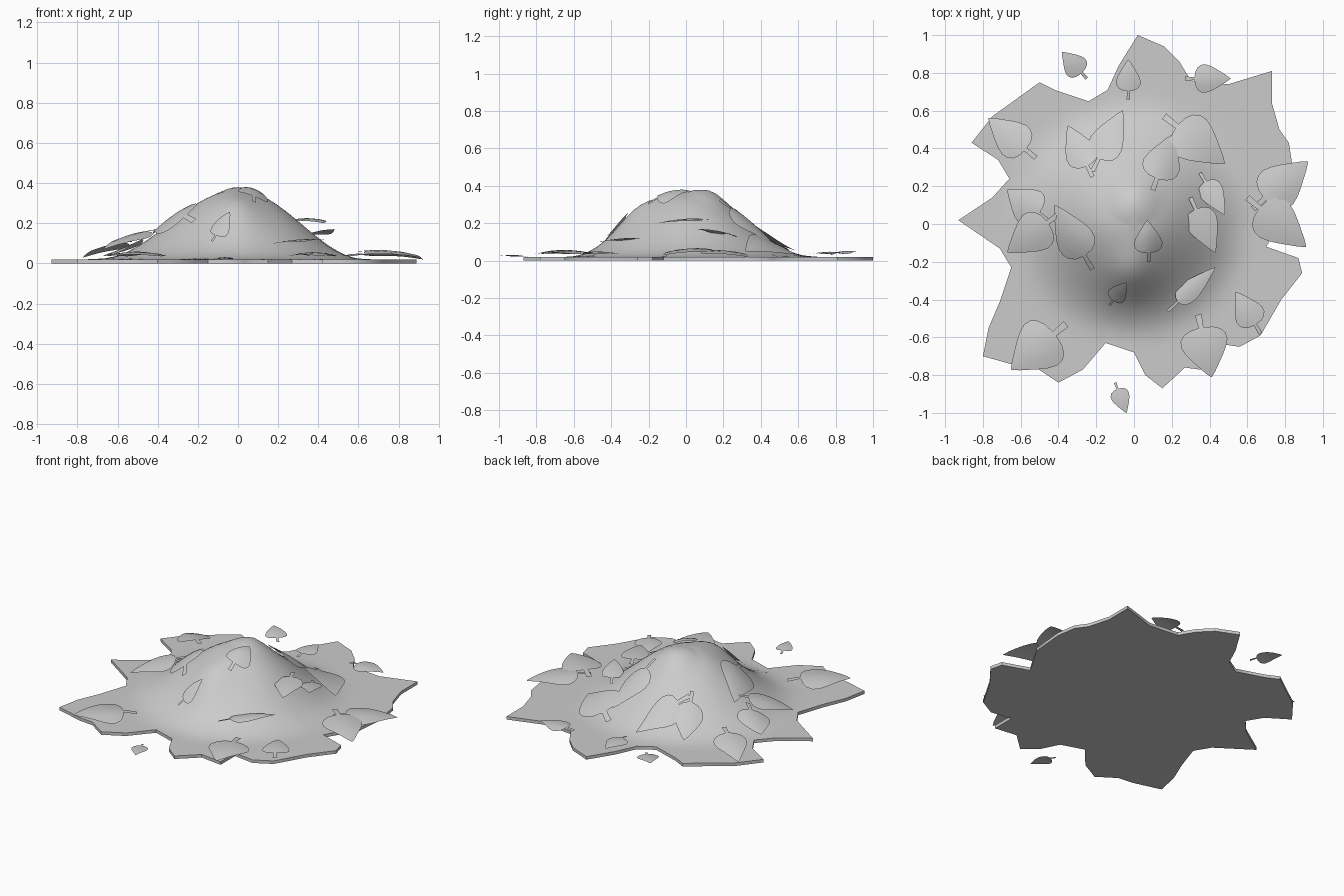
import bpy, bmesh, math
from mathutils import Vector

cube = bpy.data.objects.get("Cube")
if cube:
    bpy.data.objects.remove(cube, do_unlink=True)

grey = bpy.data.materials.new("plain_grey")
grey.use_nodes = True
colour = (0.6, 0.6, 0.6, 1)
grey.diffuse_color = colour
grey.node_tree.nodes["Principled BSDF"].inputs["Base Color"].default_value = colour

SLAB = 0.02      # thickness of the ragged ground layer
RINGS = 18


def finish(bm, name, angle):
    """Turn a bmesh into a smooth shaded, coloured object."""
    mesh = bpy.data.meshes.new(name)
    bm.to_mesh(mesh)
    bm.free()
    obj = bpy.data.objects.new(name, mesh)
    bpy.context.collection.objects.link(obj)
    mesh.materials.append(grey)
    bpy.ops.object.select_all(action='DESELECT')
    obj.select_set(True)
    bpy.context.view_layer.objects.active = obj
    bpy.ops.object.shade_smooth_by_angle(angle=math.radians(angle))
    return obj


def bump(x, y, cx, cy, size):
    return math.exp(-((x - cx) ** 2 + (y - cy) ** 2) / size ** 2)


def mound_height(x, y):
    """Bell shaped heap with a pointed crest and a fuller front."""
    reach = 0.7 if x < 0 else 0.64
    r = min(1, math.hypot(x / reach, (y - 0.02) / 0.66))
    z = SLAB + 0.345 * 0.5 * (1 + math.cos(math.pi * r))
    z += 0.055 * bump(x, y, -0.02, -0.27, 0.13)
    z += 0.035 * max(0, 1 - math.hypot(x, y - 0.14) / 0.15)
    return z


# Ragged outline of the heap, clockwise from the back
outline = [
    (0.02, 1), (0.16, 0.94), (0.24, 0.86), (0.3, 0.76), (0.5, 0.74),
    (0.73, 0.81), (0.73, 0.64), (0.77, 0.5), (0.82, 0.43), (0.84, 0.3),
    (0.82, 0.08), (0.7, -0.12), (0.87, -0.18), (0.89, -0.26), (0.78, -0.4),
    (0.67, -0.59), (0.56, -0.65), (0.42, -0.63), (0.42, -0.78),
    (0.27, -0.76), (0.15, -0.87), (0.06, -0.8), (0, -0.68),
    (-0.15, -0.63), (-0.27, -0.77), (-0.4, -0.84), (-0.52, -0.76),
    (-0.62, -0.75), (-0.8, -0.7), (-0.77, -0.55), (-0.71, -0.41),
    (-0.65, -0.23), (-0.71, -0.13), (-0.93, 0.02), (-0.75, 0.14),
    (-0.66, 0.24), (-0.72, 0.34), (-0.86, 0.43), (-0.75, 0.57),
    (-0.5, 0.75), (-0.42, 0.71), (-0.24, 0.65), (-0.14, 0.71),
    (-0.08, 0.84),
]


def build_heap():
    # Add a midpoint to every edge for a rounder heap
    points = []
    for i, p in enumerate(outline):
        a, b = Vector(p), Vector(outline[(i + 1) % len(outline)])
        points += [a, (a + b) / 2]
    count = len(points)

    bm = bmesh.new()
    crest = bm.verts.new((0, 0, mound_height(0, 0)))
    loops = []
    for k in range(1, RINGS + 1):
        t = k / RINGS
        loop = []
        for p in points:
            # Round near the middle, ragged at the rim
            blend = t ** 4
            r = t * (0.72 * (1 - blend) + p.length * blend)
            q = p.normalized() * min(r, p.length)
            loop.append(bm.verts.new((q.x, q.y, mound_height(q.x, q.y))))
        loops.append(loop)
    # Rim wall and flat underside
    loops.append([bm.verts.new((p.x, p.y, 0)) for p in points])
    bm.faces.new(loops[-1])
    for i in range(count):
        j = (i + 1) % count
        bm.faces.new((crest, loops[0][j], loops[0][i]))
        for inner, outer in zip(loops, loops[1:]):
            bm.faces.new((inner[i], inner[j], outer[j], outer[i]))
    bmesh.ops.recalc_face_normals(bm, faces=bm.faces)
    finish(bm, "leaf_heap", 50)


# Leaf half width along its length: stalk, lobes, point
leaf_profile = [(0, 0.14), (0.21, 0.11), (0.23, 0.5), (0.28, 0.8),
                (0.36, 0.97), (0.46, 1), (0.58, 0.87), (0.7, 0.66),
                (0.82, 0.42), (0.92, 0.22), (1, 0.02)]


def build_leaf(name, stalk, tip, width, heights=None):
    """Leaf from stalk to tip, draped on the heap or held at given heights."""
    a, b = Vector(stalk), Vector(tip)
    side = (b - a).normalized().orthogonal()
    bm = bmesh.new()
    rows = []
    for u, w in leaf_profile:
        row = []
        for v in (-1, -0.5, 0, 0.5, 1):
            p = a.lerp(b, u) + side * (v * w * width / 2)
            if heights:
                z = heights[0] + (heights[1] - heights[0]) * u
            else:
                z = mound_height(p.x, p.y) + 0.016
            # Arch the blade along its midrib and across
            z += 0.08 * width * (math.sin(math.pi * u) - (v * w) ** 2)
            row.append(bm.verts.new((p.x, p.y, z)))
        rows.append(row)
    for r, s in zip(rows, rows[1:]):
        for i in range(len(r) - 1):
            bm.faces.new((r[i], s[i], s[i + 1], r[i + 1]))
    bm.normal_update()
    if sum(f.normal.z for f in bm.faces) < 0:
        bmesh.ops.reverse_faces(bm, faces=bm.faces)
    finish(bm, name, 60)


draped_leaves = [
    ((-0.03, 0.66), (-0.03, 0.87), 0.13),
    ((0.27, 0.77), (0.51, 0.77), 0.15),
    ((-0.22, 0.25), (-0.35, 0.52), 0.17),
    ((-0.22, 0.28), (-0.06, 0.6), 0.18),
    ((0.16, 0.57), (0.48, 0.32), 0.25),
    ((0.1, 0.18), (0.2, 0.47), 0.2),
    ((0.08, -0.2), (0.07, 0.02), 0.15),
    ((-0.22, -0.24), (-0.42, 0.1), 0.2),
    ((-0.46, 0.02), (-0.67, 0.18), 0.2),
    ((-0.13, -0.43), (-0.04, -0.31), 0.1),
    ((0.67, -0.58), (0.54, -0.36), 0.16),
    ((0.34, -0.48), (0.41, -0.81), 0.25),
    ((-0.36, -0.53), (-0.65, -0.77), 0.28),
]
raised_leaves = [
    ((-0.25, 0.77), (-0.38, 0.91), 0.13, (0.03, 0.05)),
    ((-0.1, -0.84), (-0.04, -1), 0.1, (0.02, 0.025)),
    ((-0.52, 0.35), (-0.77, 0.56), 0.2, (0.11, 0.03)),
    ((-0.4, 0.05), (-0.67, -0.15), 0.22, (0.17, 0.07)),
    ((0.35, 0.27), (0.48, 0.05), 0.13, (0.13, 0.17)),
    ((0.3, 0.14), (0.43, -0.15), 0.17, (0.22, 0.2)),
    ((0.6, 0.14), (0.91, -0.12), 0.24, (0.06, 0.03)),
    ((0.63, 0.08), (0.92, 0.33), 0.24, (0.05, 0.02)),
    ((0.18, -0.46), (0.43, -0.23), 0.11, (0.1, 0.12)),
]

build_heap()
for i, leaf in enumerate(draped_leaves):
    build_leaf(f"draped_leaf_{i + 1}", *leaf)
for i, leaf in enumerate(raised_leaves):
    build_leaf(f"raised_leaf_{i + 1}", *leaf)
